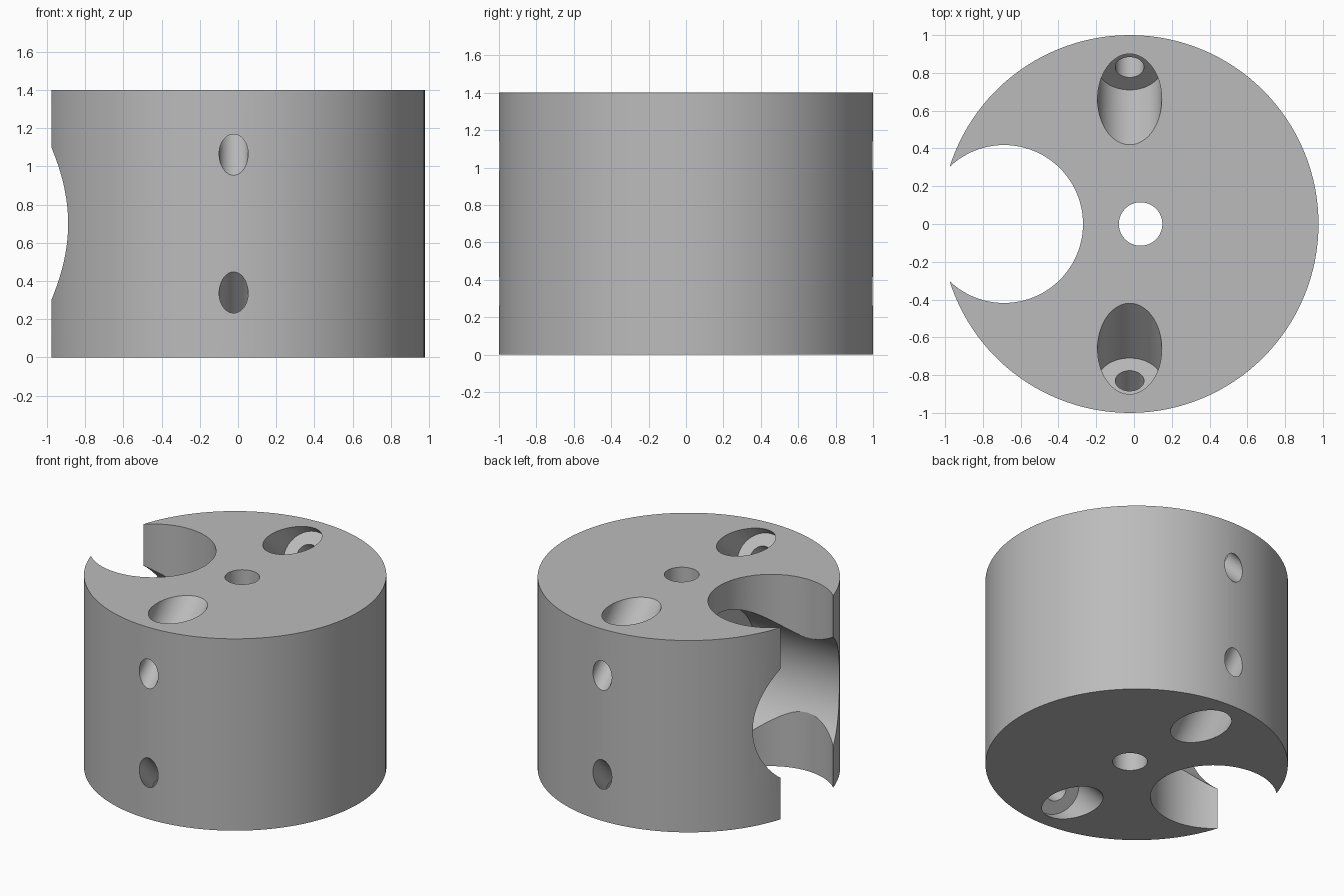
import bpy
import math
from mathutils import Vector

cube = bpy.data.objects.get("Cube")
if cube:
    bpy.data.objects.remove(cube, do_unlink=True)

AXIS_X = -0.023
HEIGHT = 1.4
MID = HEIGHT / 2

grey = bpy.data.materials.new("plain grey")
grey.use_nodes = True
colour = (0.5, 0.5, 0.5, 1)
grey.diffuse_color = colour
grey.node_tree.nodes["Principled BSDF"].inputs["Base Color"].default_value = colour


def rod(name, start, end, radius, sides=96):
    """Cylinder between two points."""
    start, end = Vector(start), Vector(end)
    span = end - start
    bpy.ops.mesh.primitive_cylinder_add(vertices=sides, radius=radius, depth=span.length,
                                        location=(start + end) / 2)
    obj = bpy.context.object
    obj.name = name
    obj.rotation_euler = span.to_track_quat('Z', 'Y').to_euler()
    obj.data.materials.append(grey)
    return obj


def drill(target, cutter):
    """Subtract the cutter from the target, then discard it."""
    cutter.hide_render = True
    bpy.context.view_layer.objects.active = target
    mod = target.modifiers.new("drill", 'BOOLEAN')
    mod.operation = 'DIFFERENCE'
    mod.solver = 'EXACT'
    mod.object = cutter
    bpy.ops.object.modifier_apply(modifier=mod.name)
    bpy.data.objects.remove(cutter, do_unlink=True)


# Round block
body = rod("round_block", (AXIS_X, 0, 0), (AXIS_X, 0, HEIGHT), 1, 128)

# Upright side notch, side bore and centre hole
drill(body, rod("notch_cutter", (-0.688, 0, -0.2), (-0.688, 0, HEIGHT + 0.2), 0.418))
drill(body, rod("side_bore_cutter", (-1.5, 0, MID), (-0.22, 0, MID), 0.5))
drill(body, rod("centre_hole_cutter", (0.035, 0, -0.2), (0.035, 0, HEIGHT + 0.2), 0.115, 64))

# Slanted screw holes with counterbores, front and back, top and bottom
for side in (-1, 1):
    for level in (-1, 1):
        def along(t):
            return (AXIS_X, side * (0.66 + t), MID + level * (MID - t))
        drill(body, rod("counterbore_cutter", along(-0.4), along(0.17), 0.17, 64))
        drill(body, rod("screw_hole_cutter", along(0.1), along(0.6), 0.076, 48))

# Smooth walls, sharp rims
bpy.ops.object.select_all(action='DESELECT')
body.select_set(True)
bpy.context.view_layer.objects.active = body
bpy.ops.object.shade_smooth_by_angle(angle=math.radians(30))
